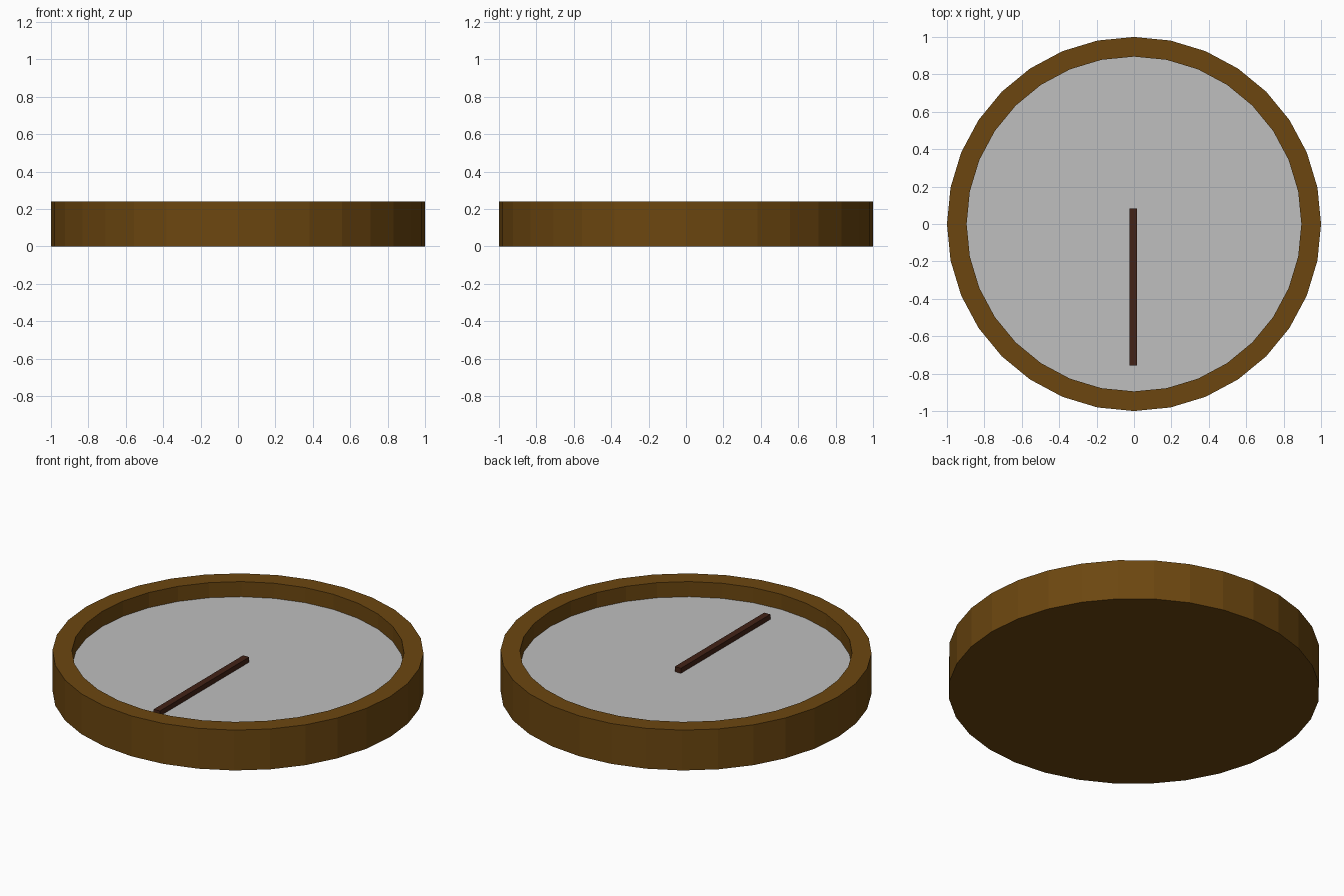
import bpy
import bmesh
from math import cos, sin, tau

SIDES = 32
HEIGHT, FLOOR = 0.24, 0.15
OUTER, INNER = 1.0, 0.895

if "Cube" in bpy.data.objects:
    bpy.data.objects.remove(bpy.data.objects["Cube"])


def material(name, rgb):
    mat = bpy.data.materials.new(name)
    mat.use_nodes = True
    mat.diffuse_color = (*rgb, 1)
    mat.node_tree.nodes["Principled BSDF"].inputs["Base Color"].default_value = (*rgb, 1)
    return mat


def finish(name, bm, mat):
    bmesh.ops.recalc_face_normals(bm, faces=bm.faces)
    mesh = bpy.data.meshes.new(name)
    bm.to_mesh(mesh)
    bm.free()
    mesh.materials.append(mat)
    obj = bpy.data.objects.new(name, mesh)
    bpy.context.collection.objects.link(obj)
    return obj


def ring(bm, radius, z):
    angles = [tau * i / SIDES for i in range(SIDES)]
    return [bm.verts.new((radius * cos(a), radius * sin(a), z)) for a in angles]


wood = material("brown wood", (0.15, 0.062, 0.005))
grey = material("grey dial", (0.52, 0.52, 0.52))
dark = material("dark brown", (0.055, 0.016, 0.008))

# Round case: closed base, outer wall, rim and inner wall
bm = bmesh.new()
profile = [(OUTER, 0), (OUTER, HEIGHT), (INNER, HEIGHT), (INNER, FLOOR)]
rings = [ring(bm, r, z) for r, z in profile]
for low, high in zip(rings, rings[1:]):
    for i in range(SIDES):
        j = (i + 1) % SIDES
        bm.faces.new((low[i], low[j], high[j], high[i]))
bm.faces.new(rings[0])
finish("case", bm, wood)

# Recessed dial filling the case
bm = bmesh.new()
dial = bm.faces.new(ring(bm, INNER, FLOOR))
finish("dial", bm, grey)

# Single hand lying on the dial
bm = bmesh.new()
bmesh.ops.create_cube(bm, size=1)
bmesh.ops.scale(bm, vec=(0.04, 0.84, 0.03), verts=bm.verts)
bmesh.ops.translate(bm, vec=(-0.005, -0.336, FLOOR + 0.015), verts=bm.verts)
finish("hand", bm, dark)
